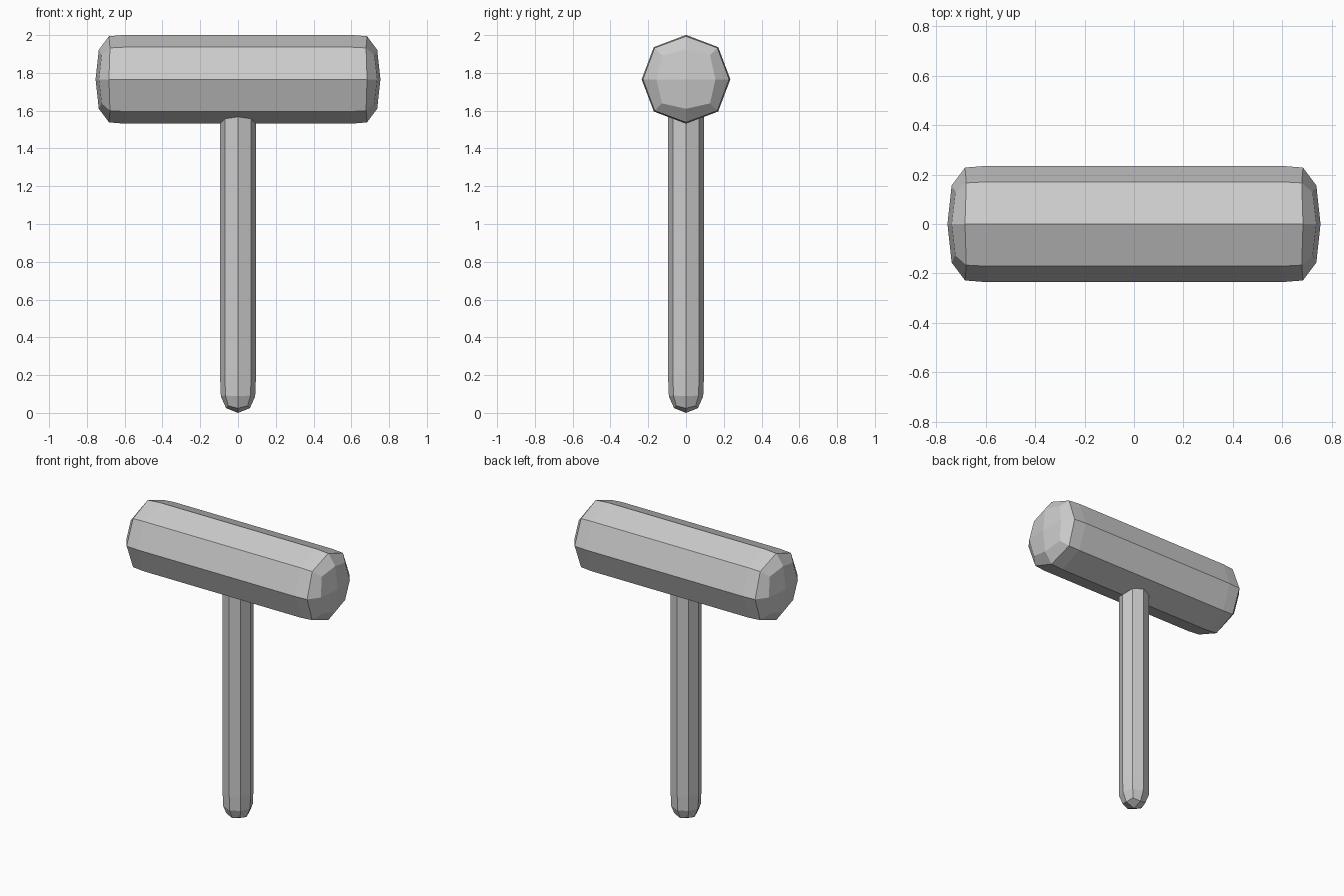
import bpy, bmesh
from math import pi, cos, sin
from mathutils import Matrix, Vector

if "Cube" in bpy.data.objects:
    bpy.data.objects.remove(bpy.data.objects["Cube"])


def rounded_bar(name, rings, tip_low, tip_high, matrix):
    """Eight-sided bar along z. Each ring: (z of mids, z of corners, mid radius, corner radius)."""
    bm = bmesh.new()
    loops = []
    for z_mid, z_corner, r_mid, r_corner in rings:
        loop = []
        for i in range(8):
            r, z = (r_corner, z_corner) if i % 2 else (r_mid, z_mid)
            a = i * pi / 4
            loop.append(bm.verts.new((r * cos(a), r * sin(a), z)))
        loops.append(loop)
    for a, b in zip(loops, loops[1:]):
        for i in range(8):
            j = (i + 1) % 8
            bm.faces.new((a[i], a[j], b[j], b[i]))
    # domed ends made of four quads each
    for loop, tip in ((loops[0], tip_low), (loops[-1], tip_high)):
        c = bm.verts.new((0, 0, tip))
        for i in range(0, 8, 2):
            bm.faces.new((c, loop[i], loop[i + 1], loop[(i + 2) % 8]))
    bmesh.ops.recalc_face_normals(bm, faces=bm.faces)
    bm.transform(matrix)
    mesh = bpy.data.meshes.new(name)
    bm.to_mesh(mesh)
    bm.free()
    obj = bpy.data.objects.new(name, mesh)
    bpy.context.collection.objects.link(obj)
    return obj


# head: horizontal bar along x
half = [(0.597, 0.597, 0.235, 0.241), (0.683, 0.678, 0.228, 0.235), (0.737, 0.722, 0.156, 0.180)]
head_rings = [(-a, -b, r, s) for a, b, r, s in reversed(half)] + half
rounded_bar("hammer_head", head_rings, -0.754, 0.754,
            Matrix.Translation(Vector((0, 0, 1.766))) @ Matrix.Rotation(pi / 2, 4, 'Y'))

# handle: upright bar whose top is buried in the head
handle_rings = [(0.025, 0.037, 0.063, 0.072), (0.088, 0.092, 0.091, 0.094),
                (0.19, 0.19, 0.095, 0.097), (1.60, 1.60, 0.095, 0.097)]
rounded_bar("handle", handle_rings, 0.0, 1.63, Matrix.Identity(4))
